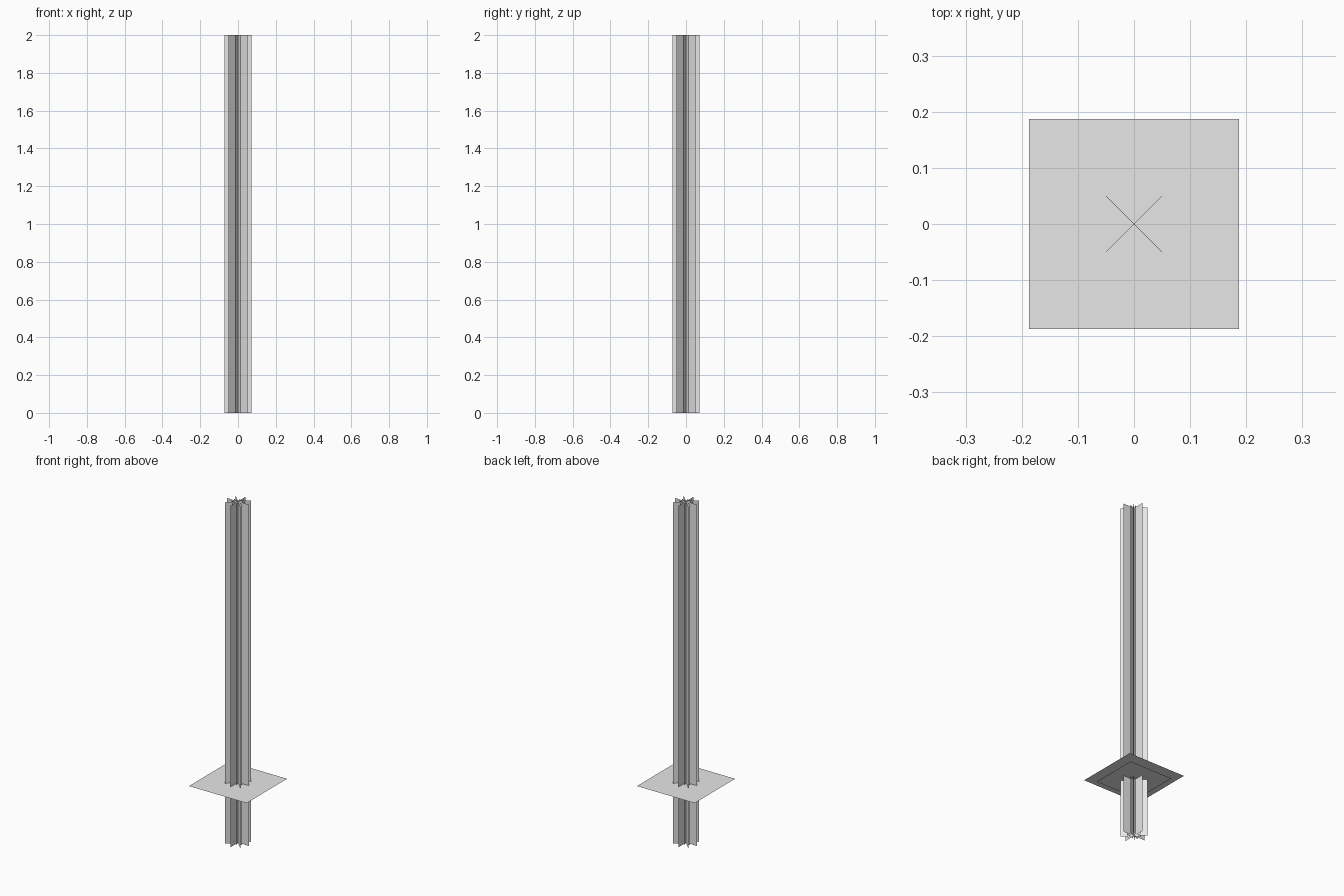
import bpy
import math

cube = bpy.data.objects.get("Cube")
if cube:
    bpy.data.objects.remove(cube, do_unlink=True)

# One plain grey for every sheet
grey = bpy.data.materials.new("light_grey")
grey.use_nodes = True
GREY = (0.8, 0.8, 0.8, 1.0)
grey.diffuse_color = GREY
grey.node_tree.nodes["Principled BSDF"].inputs["Base Color"].default_value = GREY

HEIGHT = 2.0


def sheet(name, width, depth, location, rotation=(0, 0, 0)):
    """Flat, zero-thickness rectangle."""
    bpy.ops.mesh.primitive_plane_add(size=1, location=location, rotation=rotation)
    obj = bpy.context.object
    obj.name = name
    for v in obj.data.vertices:
        v.co.x *= width
        v.co.y *= depth
    obj.data.materials.append(grey)
    return obj


def crossed_fins(name, radius, start):
    """Four upright sheets crossing on the z axis, 45 degrees apart."""
    for i in range(4):
        angle = math.radians(start + 45 * i)
        sheet(f"{name}_{i + 1}", 2 * radius, HEIGHT, (0, 0, HEIGHT / 2),
              (math.pi / 2, 0, angle))


# Beam: wide fins with narrow fins set between them
crossed_fins("outer_fin", 0.071, 0)
crossed_fins("inner_fin", 0.039, 22.5)

# Two level square sheets around the beam, the smaller just below
sheet("large_plate", 0.374, 0.374, (0, 0, 0.353))
sheet("small_plate", 0.28, 0.28, (0, 0, 0.341))
